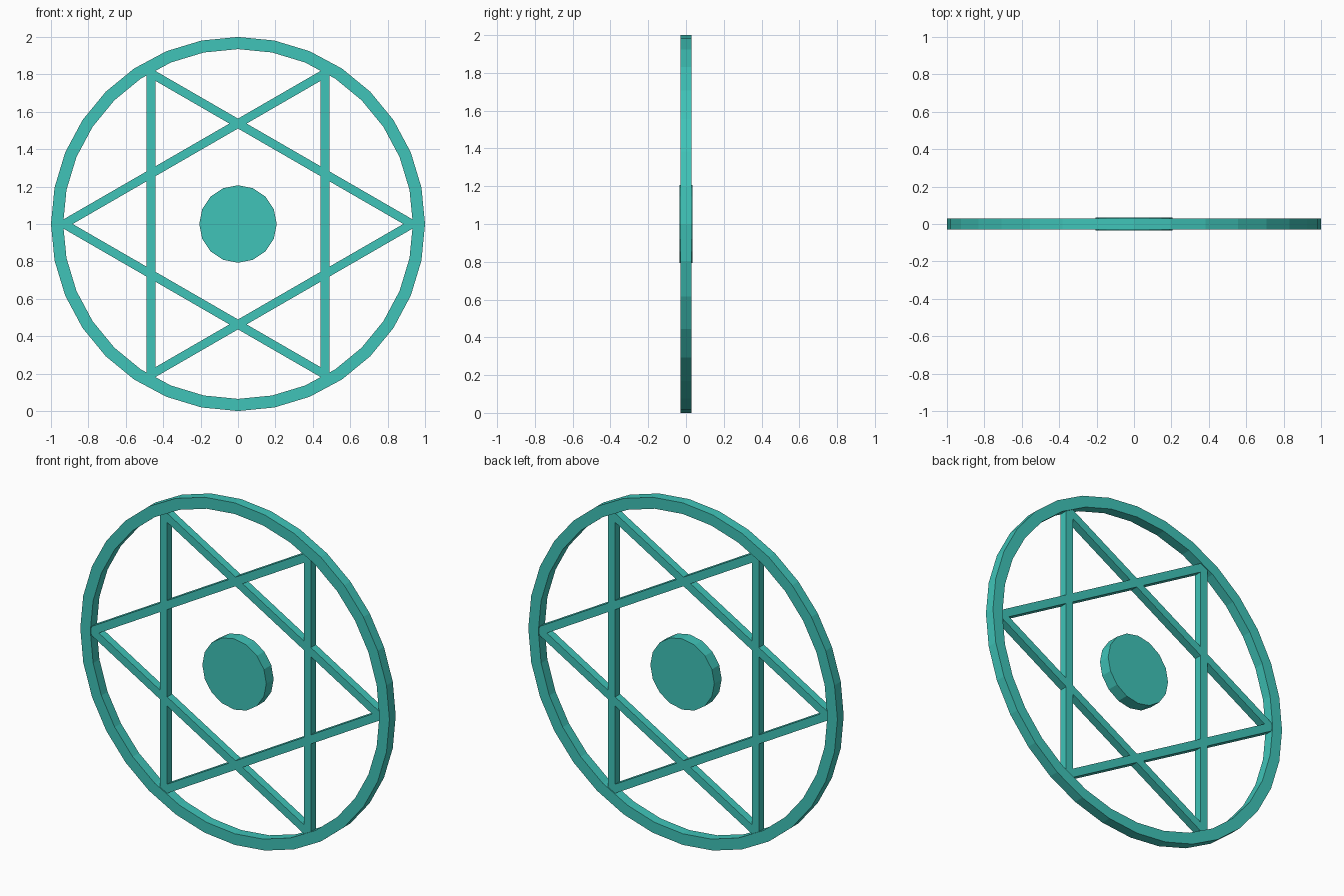
import bpy, bmesh, math

if "Cube" in bpy.data.objects:
    bpy.data.objects.remove(bpy.data.objects["Cube"])

mat = bpy.data.materials.new("turquoise")
mat.diffuse_color = (0.05, 0.55, 0.48, 1)
mat.use_nodes = True
mat.node_tree.nodes["Principled BSDF"].inputs["Base Color"].default_value = mat.diffuse_color


def make_object(name, bm):
    bmesh.ops.recalc_face_normals(bm, faces=bm.faces)
    mesh = bpy.data.meshes.new(name)
    bm.to_mesh(mesh)
    bm.free()
    mesh.materials.append(mat)
    obj = bpy.data.objects.new(name, mesh)
    bpy.context.collection.objects.link(obj)
    obj.location.z = 1.0
    return obj


def loop(bm, sides, radius, y, start):
    pts = [start + 2 * math.pi * i / sides for i in range(sides)]
    return [bm.verts.new((radius * math.cos(a), y, radius * math.sin(a))) for a in pts]


def frame(name, sides, outer, inner, half_depth, start=0.0):
    """Polygonal frame with a rectangular section, lying in the XZ plane."""
    bm = bmesh.new()
    section = [(outer, -half_depth), (outer, half_depth),
               (inner, half_depth), (inner, -half_depth)]
    loops = [loop(bm, sides, r, y, start) for r, y in section]
    for k in range(4):
        a, b = loops[k], loops[(k + 1) % 4]
        for i in range(sides):
            j = (i + 1) % sides
            bm.faces.new((a[i], a[j], b[j], b[i]))
    return make_object(name, bm)


def disc(name, sides, radius, half_depth):
    bm = bmesh.new()
    a = loop(bm, sides, radius, -half_depth, 0)
    b = loop(bm, sides, radius, half_depth, 0)
    bm.faces.new(a)
    bm.faces.new(b)
    for i in range(sides):
        j = (i + 1) % sides
        bm.faces.new((a[i], a[j], b[j], b[i]))
    return make_object(name, bm)


# Outer rim
frame("outer_ring", 32, 1.0, 0.935, 0.029)

# Two crossed triangles, tips buried in the rim
frame("triangle_right", 3, 0.976, 0.884, 0.023)
frame("triangle_left", 3, 0.976, 0.884, 0.023, math.pi)

# Floating centre disc
disc("centre_disc", 16, 0.207, 0.034)
